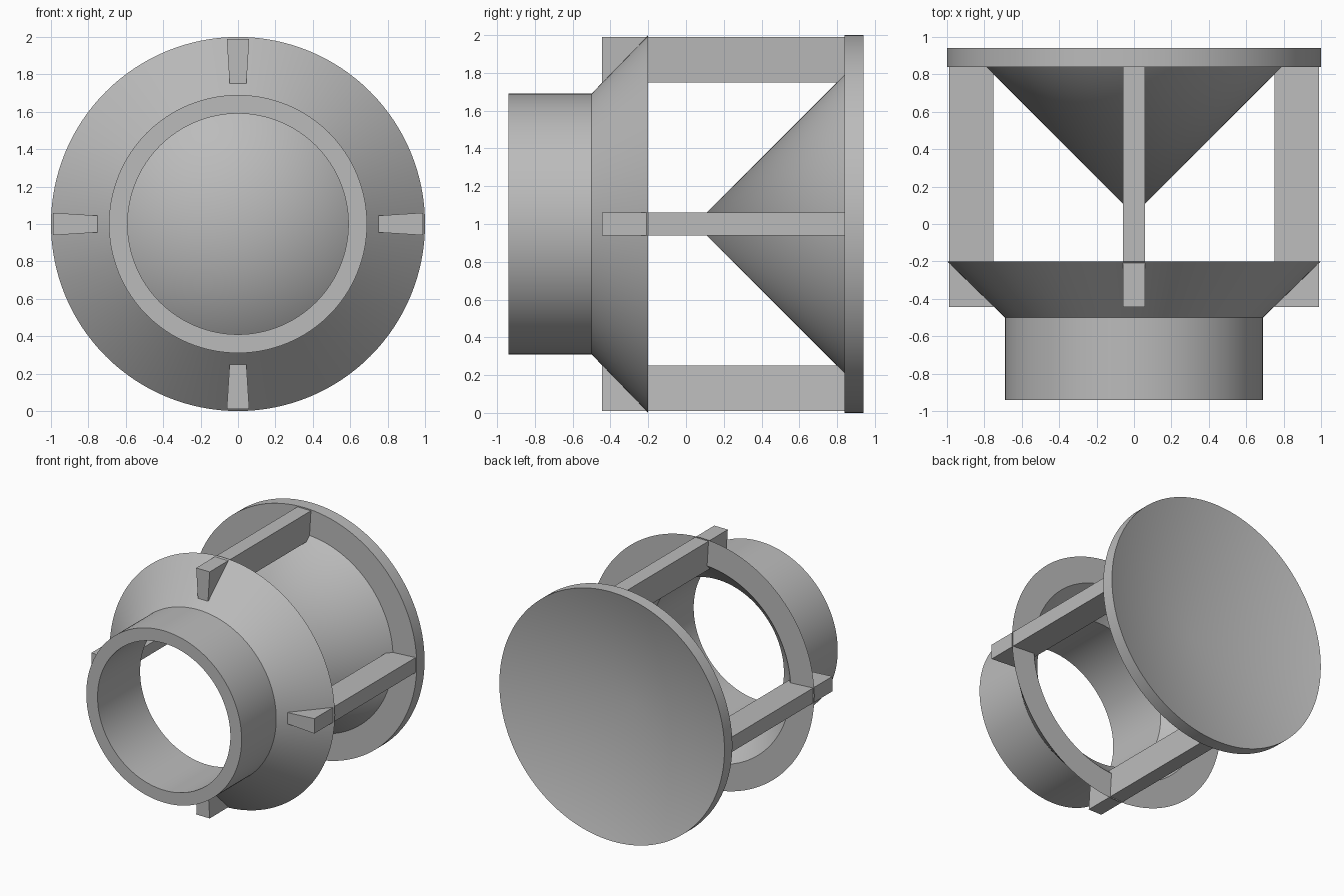
import bpy, bmesh, math
from mathutils import Matrix, Vector

cube = bpy.data.objects.get("Cube")
if cube:
    bpy.data.objects.remove(cube, do_unlink=True)

grey = bpy.data.materials.new("plain grey")
grey.use_nodes = True
colour = (0.5, 0.5, 0.5, 1)
grey.diffuse_color = colour
grey.node_tree.nodes["Principled BSDF"].inputs["Base Color"].default_value = colour

CENTRE = Vector((0, 0, 1))
SEGMENTS = 128


def add_object(name, bm):
    bmesh.ops.recalc_face_normals(bm, faces=bm.faces)
    mesh = bpy.data.meshes.new(name)
    bm.to_mesh(mesh)
    bm.free()
    mesh.materials.append(grey)
    obj = bpy.data.objects.new(name, mesh)
    obj.location = CENTRE
    bpy.context.collection.objects.link(obj)
    return obj


def lathe(name, profile, closed):
    """Spin a (radius, y) profile around the y axis."""
    bm = bmesh.new()
    verts = [bm.verts.new((r, y, 0)) for r, y in profile]
    edges = [bm.edges.new(pair) for pair in zip(verts, verts[1:])]
    if closed:
        edges.append(bm.edges.new((verts[-1], verts[0])))
    bmesh.ops.spin(bm, geom=verts + edges, cent=(0, 0, 0), axis=(0, 1, 0),
                   angle=math.tau, steps=SEGMENTS, use_merge=True)
    bmesh.ops.remove_doubles(bm, verts=bm.verts, dist=0.0001)
    obj = add_object(name, bm)
    bpy.ops.object.select_all(action="DESELECT")
    obj.select_set(True)
    bpy.context.view_layer.objects.active = obj
    bpy.ops.object.shade_smooth_by_angle(angle=math.radians(25))


# Hollow neck opening into a flared collar
lathe("flared_neck", [(0.69, -0.94), (0.69, -0.5), (1, -0.2),
                      (0.79, -0.2), (0.59, -0.4), (0.59, -0.94)], True)

# Cone with a flat rim, dished on its back
lathe("deflector_cone", [(0, 0.05), (0.79, 0.84), (1, 0.84),
                         (1, 0.94), (0, 0.66)], False)

# Four tapered struts joining collar and rim
for i, side in enumerate(("top", "right", "bottom", "left")):
    bm = bmesh.new()
    section = [(-0.045, 0.75), (0.045, 0.75), (0.06, 0.99), (-0.06, 0.99)]
    face = bm.faces.new([bm.verts.new((x, -0.445, z)) for x, z in section])
    grown = bmesh.ops.extrude_face_region(bm, geom=[face])["geom"]
    moved = [g for g in grown if isinstance(g, bmesh.types.BMVert)]
    bmesh.ops.translate(bm, verts=moved, vec=(0, 1.295, 0))
    bm.transform(Matrix.Rotation(-i * math.pi / 2, 4, "Y"))
    add_object(side + "_strut", bm)
